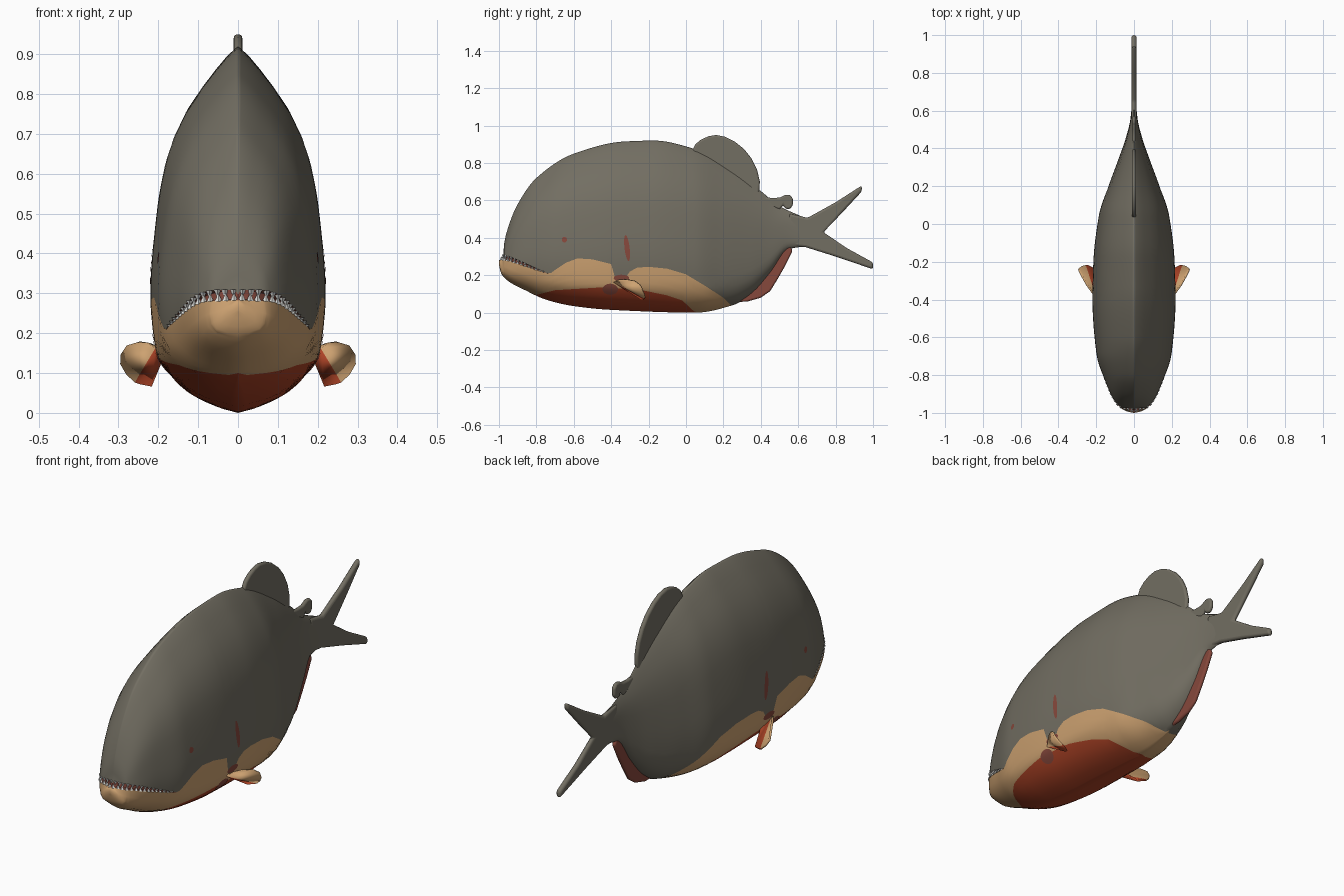
import bpy, bmesh, math
from mathutils import Matrix, Vector

if "Cube" in bpy.data.objects:
    bpy.data.objects.remove(bpy.data.objects["Cube"])


def material(name, rgb):
    m = bpy.data.materials.new(name)
    m.use_nodes = True
    m.diffuse_color = (*rgb, 1)
    m.node_tree.nodes["Principled BSDF"].inputs["Base Color"].default_value = (*rgb, 1)
    return m


GREY = material("olive grey", (0.17, 0.157, 0.123))
TAN = material("tan", (0.61, 0.36, 0.165))
RED = material("belly red", (0.43, 0.058, 0.02))
DULL = material("dull red", (0.24, 0.065, 0.045))
WHITE = material("tooth white", (0.8, 0.8, 0.77))


def finish(name, bm, mats, mirror=False, smooth=True):
    mesh = bpy.data.meshes.new(name)
    bm.to_mesh(mesh)
    bm.free()
    for m in mats:
        mesh.materials.append(m)
    ob = bpy.data.objects.new(name, mesh)
    bpy.context.collection.objects.link(ob)
    if smooth:
        bpy.ops.object.select_all(action="DESELECT")
        ob.select_set(True)
        bpy.context.view_layer.objects.active = ob
        bpy.ops.object.shade_smooth_by_angle(angle=math.radians(40))
    if mirror:
        mod = ob.modifiers.new("mirror", "MIRROR")
        mod.use_clip = True
    return ob


def curve(pts, linear=False):
    """Interpolate through points without overshoot."""
    d = [(b[1] - a[1]) / (b[0] - a[0]) for a, b in zip(pts, pts[1:])]
    s = [d[0]] + [2 * a * b / (a + b) if a * b > 0 else 0 for a, b in zip(d, d[1:])] + [d[-1]]

    def at(v):
        v = min(max(v, pts[0][0]), pts[-1][0])
        i = 0
        while i < len(d) - 1 and v > pts[i + 1][0]:
            i += 1
        h = pts[i + 1][0] - pts[i][0]
        u = (v - pts[i][0]) / h
        if linear:
            return pts[i][1] + d[i] * u * h
        return (pts[i][1] * (1 + 2 * u) * (1 - u) ** 2 + s[i] * h * u * (1 - u) ** 2
                + pts[i + 1][1] * u * u * (3 - 2 * u) + s[i + 1] * h * u * u * (u - 1))
    return at


# Body outlines along the length
top = curve([(-1, .28), (-.985, .29), (-.977, .312), (-.972, .37), (-.95, .46), (-.9, .58),
             (-.8, .72), (-.6, .85), (-.33, .915), (-.17, .92), (.03, .88), (.25, .76),
             (.4, .65), (.5, .57), (.64, .505)])
bottom = curve([(-1, .255), (-.99, .215), (-.97, .185), (-.93, .155), (-.87, .125), (-.75, .07),
                (-.6, .035), (-.4, .015), (.05, 0), (.25, .04), (.35, .1), (.45, .21),
                (.55, .34), (.64, .355)])
width = curve([(-1, 0), (-.993, .035), (-.98, .062), (-.96, .085), (-.93, .107), (-.85, .145),
               (-.68, .2), (-.4, .22), (-.2, .215), (.05, .185), (.2, .135), (.35, .08),
               (.45, .045), (.55, .02), (.64, .01)])
section = curve([(0, 0), (.015, .25), (.06, .64), (.16, .94), (.32, 1), (.54, .93),
                 (.69, .82), (.82, .6), (.93, .28), (.98, .1), (1, 0)])
# Colour borders and mouth lines
red_line = curve([(-.82, .09), (-.7, .12), (-.45, .135), (-.25, .123), (-.1, .092), (-.02, .065),
                  (.05, 0)], True)
tan_line = curve([(-1, .285), (-.95, .278), (-.73, .206), (-.7, .228), (-.64, .268), (-.58, .29),
                  (-.5, .285), (-.4, .26), (-.38, .19), (-.32, .19), (-.3, .22), (-.26, .241),
                  (-.2, .245), (-.1, .235), (0, .205), (.1, .145), (.2, .08), (.25, .03)], True)
gap_size = curve([(-.98, .027), (-.9, .02), (-.735, 0)], True)


def side_x(y, z):
    lo, hi = bottom(y), top(y)
    return width(y) * max(0, section((z - lo) / (hi - lo)))


def levels(y):
    """Heights of belly, colour border, lip, upper lip and back."""
    lo, hi = bottom(y), top(y)
    red = min(max(red_line(y), lo), hi) if y < .06 else lo
    lip = min(max(tan_line(y), red), hi)
    return lo, red, lip, min(lip + gap_size(y), hi), hi


# Body: rows of the skin follow the colour borders
LOW = [0, .04, .15, .35, .65, 1]
HIGH = [(1 - math.cos(math.pi * k / 16)) / 2 for k in range(17)]
stations = [-1, -.996, -.99, -.985, -.981, -.977, -.974, -.972, -.967]
stations += [-.96 + .02 * k for k in range(81)]
bm = bmesh.new()
rings = []
for y in stations:
    lo, red, lip, upper, hi = levels(y)
    ring = []
    for a, b, steps in ((lo, red, LOW), (red, lip, LOW[1:]), (lip, upper, [.1, .9, 1]),
                        (upper, hi, HIGH[1:])):
        for u in steps:
            z = a + (b - a) * u
            x = side_x(y, z)
            if len(steps) == 3 and u < 1:
                x = max(0, x - (upper - lip))
            ring.append(bm.verts.new((x, y, z)))
    rings.append(ring)
for r, s in zip(rings, rings[1:]):
    for j in range(len(r) - 1):
        f = bm.faces.new((r[j], s[j], s[j + 1], r[j + 1]))
        f.material_index = 2 if j < 5 else 1 if j < 10 else 3 if j < 13 else 0
bm.faces.new(rings[-1])
bmesh.ops.remove_doubles(bm, verts=bm.verts, dist=.0004)
finish("body", bm, [GREY, TAN, RED, DULL], mirror=True)

# Teeth: evenly spaced along both lips, lower ones up and upper ones down
bm = bmesh.new()
for level, start, turn in ((2, -.993, 0), (3, -.977, math.pi)):
    path = [Vector((0, start, levels(start)[level]))]
    path += [Vector((side_x(y, levels(y)[level]), y, levels(y)[level]))
             for y in [start + .003 * k for k in range(1, 76)]]
    travel, due = 0, .011
    for a, b in zip(path, path[1:]):
        step = (b - a).length
        while due <= travel + step:
            p = a.lerp(b, (due - travel) / step)
            h = max(.007, gap_size(p.y) * .65)
            p += Vector((-.003 if p.x > .04 else 0, .001, h * .4 * math.cos(turn)))
            bmesh.ops.create_cone(bm, cap_ends=True, segments=4, radius1=.009, radius2=.002,
                                  depth=h, matrix=Matrix.Translation(p)
                                  @ Matrix.Rotation(turn, 4, "X"))
            due += .022
        travel += step
finish("teeth", bm, [WHITE], smooth=False).modifiers.new("mirror", "MIRROR")


# Flat fins on the centre line
def plate(name, outline, mat, half):
    bm = bmesh.new()
    face = bm.faces.new([bm.verts.new((-half, y, z)) for y, z in outline])
    new = bmesh.ops.extrude_face_region(bm, geom=[face])["geom"]
    bmesh.ops.translate(bm, vec=(2 * half, 0, 0),
                        verts=[v for v in new if isinstance(v, bmesh.types.BMVert)])
    bmesh.ops.recalc_face_normals(bm, faces=bm.faces)
    ob = finish(name, bm, [mat])
    bevel = ob.modifiers.new("bevel", "BEVEL")
    bevel.width = half * .9
    bevel.segments = 3


plate("dorsal_fin", [(.03, .86), (.05, .9), (.08, .925), (.12, .943), (.16, .95), (.21, .94),
                     (.26, .915), (.31, .875), (.35, .825), (.38, .765), (.395, .7),
                     (.39, .63), (.2, .7)], GREY, .011)
plate("adipose_fin", [(.4, .62), (.46, .613), (.5, .615), (.53, .63), (.555, .63), (.572, .61),
                      (.572, .575), (.555, .553), (.53, .556), (.52, .575), (.5, .55),
                      (.42, .58)], GREY, .01)
plate("anal_fin", [(.25, .055), (.33, .06), (.4, .08), (.45, .115), (.49, .18), (.53, .25),
                   (.57, .33), (.555, .36), (.5, .35), (.35, .16)], DULL, .01)
plate("tail_fin", [(.55, .53), (.65, .507), (.8, .59), (.94, .68), (.94, .648), (.84, .54),
                   (.735, .43), (.86, .345), (1, .268), (1, .232), (.8, .3), (.64, .35),
                   (.55, .36)], GREY, .013)

# Paddle fins at the sides: tan outer lobe, red inner lobe
bm = bmesh.new()
pts = [(.205, -.385, .165), (.225, -.355, .176), (.25, -.32, .178), (.275, -.275, .17),
       (.29, -.245, .148), (.292, -.235, .125), (.278, -.225, .1), (.257, -.22, .08),
       (.245, -.22, .076), (.215, -.235, .07), (.195, -.3, .13)]
v = [bm.verts.new(p) for p in pts]
for k in range(1, 10):
    f = bm.faces.new((v[0], v[k], v[k + 1]))
    f.material_index = 0 if k < 7 else 1
fin = finish("pectoral_fins", bm, [TAN, RED])
solid = fin.modifiers.new("thickness", "SOLIDIFY")
solid.thickness = .01
solid.offset = 0
fin.modifiers.new("mirror", "MIRROR")


# Eyes and gill marks: thin patches following the skin
def mark(name, y, z, ry, rz, lean=0):
    bm = bmesh.new()
    bmesh.ops.create_circle(bm, cap_ends=True, cap_tris=True, segments=16, radius=1)
    bmesh.ops.subdivide_edges(bm, edges=bm.edges, cuts=2, use_grid_fill=True)
    for p in bm.verts:
        py, pz = y + ry * p.co.x - lean * p.co.y, z + rz * p.co.y
        p.co = (side_x(py, pz) + .002, py, pz)
    finish(name, bm, [DULL]).modifiers.new("mirror", "MIRROR")


mark("eyes", -.65, .39, .014, .015)
mark("gill_slits", -.315, .345, .014, .07, .008)
mark("fin_root_marks", -.345, .185, .042, .018)
mark("lower_fin_marks", -.405, .125, .042, .03)
